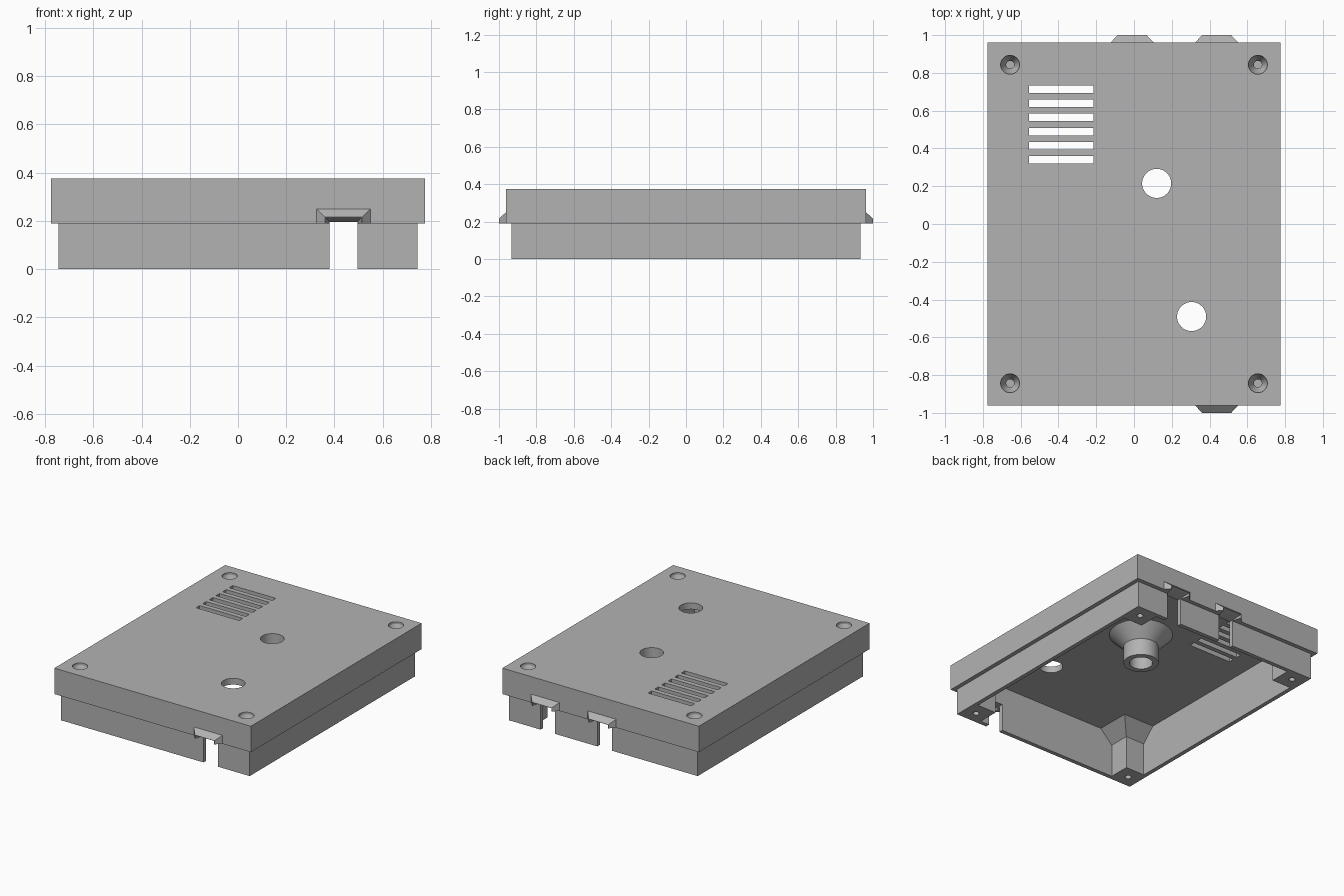
import bpy, bmesh, math

if "Cube" in bpy.data.objects:
    bpy.data.objects.remove(bpy.data.objects["Cube"], do_unlink=True)

grey = bpy.data.materials.new("plain_grey")
grey.use_nodes = True
grey.diffuse_color = (0.45, 0.45, 0.45, 1)
grey.node_tree.nodes["Principled BSDF"].inputs["Base Color"].default_value = (0.45, 0.45, 0.45, 1)

LID_X, LID_Y, TOP = 0.775, 0.962, 0.375     # upper body
LIP_X, LIP_Y, STEP = 0.745, 0.932, 0.19     # recessed skirt
WALL, CEILING = 0.03, 0.33
FLARE = 0.094                               # 45 degree support flares


def loft(name, rings):
    """Closed solid through rings that share a point count."""
    bm = bmesh.new()
    loops = [[bm.verts.new(p) for p in ring] for ring in rings]
    n = len(loops[0])
    for a, b in zip(loops, loops[1:]):
        for i in range(n):
            bm.faces.new((a[i], a[(i + 1) % n], b[(i + 1) % n], b[i]))
    bm.faces.new(loops[0][::-1])
    bm.faces.new(loops[-1])
    bmesh.ops.recalc_face_normals(bm, faces=bm.faces)
    mesh = bpy.data.meshes.new(name)
    bm.to_mesh(mesh)
    bm.free()
    mesh.materials.append(grey)
    obj = bpy.data.objects.new(name, mesh)
    bpy.context.collection.objects.link(obj)
    return obj


def flat_rect(x0, x1, y0, y1, z):
    return [(x0, y0, z), (x1, y0, z), (x1, y1, z), (x0, y1, z)]


def upright_rect(x, half, y, z0, z1):
    return [(x - half, y, z0), (x + half, y, z0), (x + half, y, z1), (x - half, y, z1)]


def box(name, x0, x1, y0, y1, z0, z1):
    return loft(name, [flat_rect(x0, x1, y0, y1, z) for z in (z0, z1)])


def turned(name, x, y, profile, sides=48):
    """Round solid from (radius, height) pairs."""
    turn = 2 * math.pi / sides
    return loft(name, [[(x + r * math.cos(i * turn), y + r * math.sin(i * turn), z)
                        for i in range(sides)] for r, z in profile])


def combine(target, tool, operation):
    mod = target.modifiers.new(operation.lower(), 'BOOLEAN')
    mod.operation, mod.solver, mod.object = operation, 'EXACT', tool
    bpy.ops.object.select_all(action='DESELECT')
    bpy.context.view_layer.objects.active = target
    target.select_set(True)
    bpy.ops.object.modifier_apply(modifier=mod.name)
    bpy.data.objects.remove(tool, do_unlink=True)


# Outer body with skirt
lid = box("enclosure_lid", -LID_X, LID_X, -LID_Y, LID_Y, STEP, TOP)
skirt = box("skirt", -LIP_X, LIP_X, -LIP_Y, LIP_Y, 0, STEP + 0.05)
combine(lid, skirt, 'UNION')

# Tapered cable hoods: (x centre, side of the lid)
ports = [(0.4375, -1), (0.4375, 1), (-0.01, 1)]
for x, side in ports:
    hood = loft("cable_hood", [
        upright_rect(x, 0.1125, side * 0.95, STEP, 0.25),
        upright_rect(x, 0.1125, side * LID_Y, STEP, 0.25),
        upright_rect(x, 0.077, side * 1.0, STEP, 0.216)])
    combine(lid, hood, 'UNION')

# Hollow interior
ix, iy = LIP_X - WALL, LIP_Y - WALL
combine(lid, box("cavity", -ix, ix, -iy, iy, -0.1, CEILING), 'DIFFERENCE')

# Corner screw posts, flared where they meet the ceiling
corners = [(sx, sy) for sx in (-1, 1) for sy in (-1, 1)]
for sx, sy in corners:
    def section(grow, z):
        return flat_rect(sx * (0.565 - grow), sx * 0.735, sy * (0.752 - grow), sy * 0.922, z)
    post = loft("screw_post", [section(0, 0), section(0, CEILING - FLARE),
                               section(FLARE, CEILING), section(FLARE, CEILING + 0.02)])
    combine(lid, post, 'UNION')

# Round button guide below the ceiling
guide = turned("button_guide", 0.12, 0.215, [
    (0.116, 0.115), (0.116, CEILING - FLARE), (0.21, CEILING), (0.21, CEILING + 0.02)])
combine(lid, guide, 'UNION')

# Button holes
for x, y in ((0.12, 0.215), (0.305, -0.49)):
    combine(lid, turned("button_hole", x, y, [(0.077, -0.1), (0.077, 0.5)]), 'DIFFERENCE')

# Vent slots
for i in range(6):
    y = 0.34 + i * 0.0747
    combine(lid, box("vent_slot", -0.555, -0.215, y - 0.02, y + 0.02, 0.2, 0.5), 'DIFFERENCE')

# Countersunk screw holes with a thin web inside the post
for sx, sy in corners:
    x, y = sx * 0.656, sy * 0.843
    sink = turned("countersink", x, y, [(0.021, 0.2), (0.021, 0.3), (0.05, 0.36), (0.05, 0.4)], 32)
    combine(lid, sink, 'DIFFERENCE')
    pilot = turned("pilot_hole", x, y, [(0.021, -0.1), (0.021, 0.19)], 32)
    combine(lid, pilot, 'DIFFERENCE')

# Cable notches, flared outwards inside the hoods
for x, side in ports:
    notch = loft("cable_notch", [
        upright_rect(x, 0.0575, side * 0.87, -0.1, 0.196),
        upright_rect(x, 0.0575, side * 0.935, -0.1, 0.196),
        upright_rect(x, 0.0755, side * 1.003, -0.1, 0.215)])
    combine(lid, notch, 'DIFFERENCE')

bpy.ops.object.select_all(action='DESELECT')
lid.select_set(True)
bpy.context.view_layer.objects.active = lid
bpy.ops.object.shade_smooth_by_angle(angle=math.radians(25))
